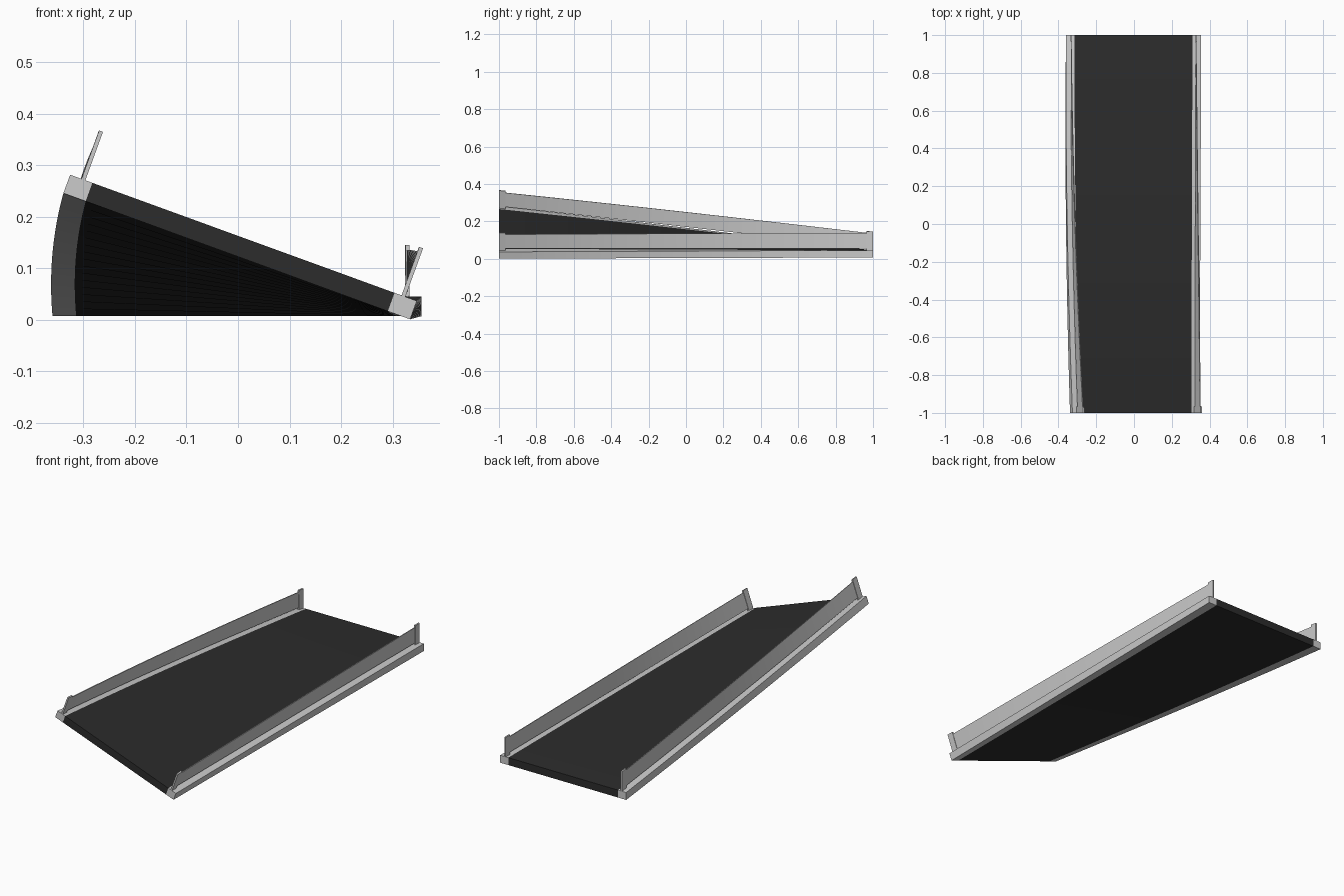
import bpy, bmesh, math

if "Cube" in bpy.data.objects:
    bpy.data.objects.remove(bpy.data.objects["Cube"])

BANK = math.radians(20)
HALF, THICK, CURB = 0.358, 0.038, 0.046


def bank(u, v, y):
    # Roll the cross-section about its lower right corner, easing to flat at the back
    t = (y + 1) / 2
    a = BANK * (1 - t)
    px, pz = 0.334 + 0.022 * t, 0.001 + 0.006 * t
    d = u - HALF
    return (px + d * math.cos(a) + v * math.sin(a), y,
            pz - d * math.sin(a) + v * math.cos(a))


def strip(name, u0, u1, v0, v1, y0=-1, y1=1, n=16, mat=None):
    # Rectangular profile swept along the twisting track
    bm = bmesh.new()
    rings = []
    for i in range(n + 1):
        y = y0 + (y1 - y0) * i / n
        rings.append([bm.verts.new(bank(u, v, y))
                      for u, v in ((u0, v0), (u1, v0), (u1, v1), (u0, v1))])
    for a, b in zip(rings, rings[1:]):
        for k in range(4):
            j = (k + 1) % 4
            bm.faces.new((a[k], a[j], b[j], b[k]))
    bm.faces.new(rings[0][::-1])
    bm.faces.new(rings[-1])
    bmesh.ops.recalc_face_normals(bm, faces=bm.faces)
    me = bpy.data.meshes.new(name)
    bm.to_mesh(me)
    bm.free()
    ob = bpy.data.objects.new(name, me)
    bpy.context.collection.objects.link(ob)
    if mat:
        me.materials.append(mat)
    bpy.ops.object.select_all(action='DESELECT')
    ob.select_set(True)
    bpy.context.view_layer.objects.active = ob
    bpy.ops.object.shade_smooth_by_angle(angle=math.radians(30))
    return ob


asphalt = bpy.data.materials.new("asphalt")
asphalt.diffuse_color = (0.025, 0.025, 0.025, 1)
asphalt.use_nodes = True
asphalt.node_tree.nodes["Principled BSDF"].inputs["Base Color"].default_value = asphalt.diffuse_color

# Road deck
strip("road", -HALF + CURB, HALF - CURB, 0, THICK, mat=asphalt)

for side, s in (("left", -1), ("right", 1)):
    # Kerb along the road edge
    a, b = sorted((s * (HALF - CURB), s * HALF))
    strip(side + "_kerb", a, b, 0, THICK)
    # Guard rail panel, raised slightly off the kerb
    c = s * (HALF - 0.0275)
    strip(side + "_rail", c - 0.002, c + 0.002, THICK + 0.01, THICK + 0.09, -0.99, 0.99)
    # End posts
    for end, y in (("front", -1), ("back", 0.965)):
        strip(f"{side}_{end}_post", c - 0.004, c + 0.004, THICK, THICK + 0.1, y, y + 0.035, 1)
